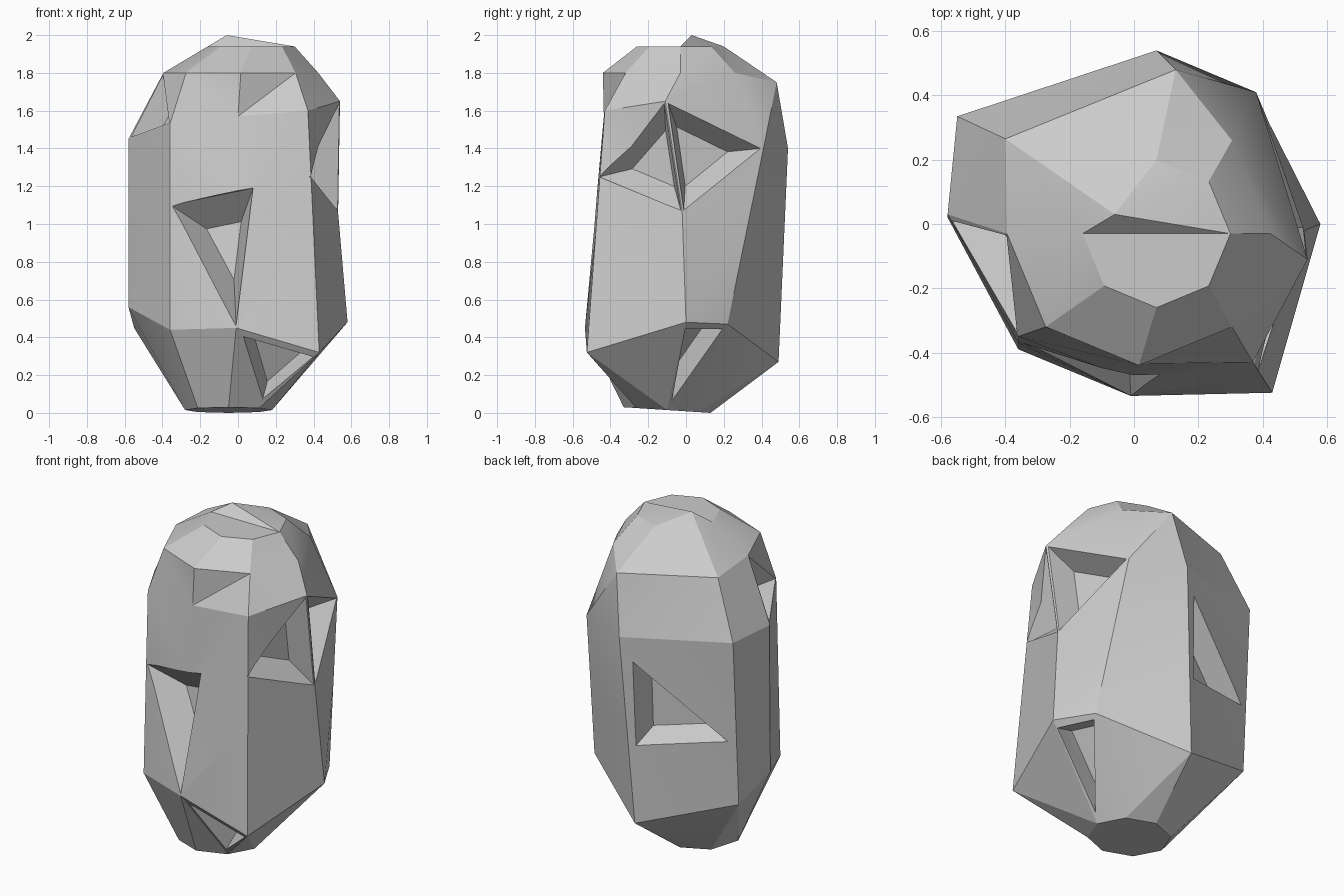
import bpy, bmesh, math
from mathutils import Vector as V

if "Cube" in bpy.data.objects:
    bpy.data.objects.remove(bpy.data.objects["Cube"])


def ring(cx, cy, r, z, tilt=0.0):
    """Eight points, starting at +x and turning towards +y."""
    pts = []
    for k in range(8):
        a = k * math.pi / 4
        pts.append(V((cx + r * math.cos(a), cy + r * math.sin(a), z - tilt * math.sin(a))))
    return pts


def make_object(name, bm):
    bmesh.ops.recalc_face_normals(bm, faces=bm.faces)
    me = bpy.data.meshes.new(name)
    bm.to_mesh(me)
    bm.free()
    ob = bpy.data.objects.new(name, me)
    bpy.context.collection.objects.link(ob)
    return ob


# Rings of the stone from bottom to top
base = ring(-0.05, -0.10, 0.23, 0.015, 0.015)
belly = [V(p) for p in [(.58, 0, .48), (.46, .22, .47), (0, .49, .27), (-.55, .28, .45),
                        (-.58, .02, .56), (-.36, -.39, .44), (-.01, -.535, .45), (.43, -.525, .32)]]
shoulder = [V(p) for p in [(.54, -.11, 1.65), (.38, .41, 1.4), (.07, .54, 1.4), (-.55, .335, 1.45),
                           (-.58, .03, 1.45), (-.36, -.35, 1.53), (0, -.435, 1.57), (.37, -.43, 1.6)]]
waist = [a.lerp(b, 0.5) for a, b in zip(belly, shoulder)]
waist[0] = V((.53, -.02, 1.06))
crown = ring(0.015, -0.03, 0.41, 1.80)
crown[2] = V((.13, .48, 1.75))
crown[3] = V((-.40, .265, 1.78))
top = ring(0.07, -0.03, 0.23, 1.94)
top[3] = V((-.06, .03, 2.0))

# Stone body: loft the rings, close both ends
bm = bmesh.new()
rings = [[bm.verts.new(p) for p in r] for r in (base, belly, waist, shoulder, crown, top)]
for lo, hi in zip(rings, rings[1:]):
    for k in range(8):
        n = (k + 1) % 8
        bm.faces.new((lo[k], lo[n], hi[n], hi[k]))
bm.faces.new(rings[0][::-1])
t = rings[-1]
for idx in ((4, 5, 6, 7, 0), (3, 4, 0), (3, 0, 1), (3, 1, 2)):
    bm.faces.new([t[i] for i in idx])
bmesh.ops.triangulate(bm, faces=bm.faces)
body = make_object("stone_body", bm)


def pocket(name, rim, scale, depth):
    """Tapered three-sided cutter: straight outside the rim, narrowing inwards."""
    rim = [V(p) for p in rim]
    c = sum(rim, V()) / 3
    n = (rim[1] - rim[0]).cross(rim[2] - rim[0]).normalized()
    if n.dot(c - V((0, 0, 1))) < 0:
        n = -n
    bm = bmesh.new()
    layers = []
    for s, d in ((1, 0.08), (1, 0), (scale, -depth)):
        layers.append([bm.verts.new(c + (p - c) * s + n * d) for p in rim])
    for lo, hi in zip(layers, layers[1:]):
        for k in range(3):
            m = (k + 1) % 3
            bm.faces.new((lo[k], lo[m], hi[m], hi[k]))
    bm.faces.new(layers[0])
    bm.faces.new(layers[-1])
    bmesh.ops.triangulate(bm, faces=bm.faces)
    cutter = make_object(name, bm)
    cutter.hide_render = True
    mod = body.modifiers.new(name, 'BOOLEAN')
    mod.operation = 'DIFFERENCE'
    mod.solver = 'EXACT'
    mod.object = cutter
    return cutter


# Triangular pockets
cutters = [
    pocket("front_pocket", [(-.355, -.375, 1.1), (.08, -.465, 1.19), (-.01, -.53, .46)], .42, .17),
    pocket("right_front_pocket", [(.537, -.115, 1.64), (.375, -.455, 1.25), (.53, -.027, 1.07)], .52, .13),
    pocket("right_back_pocket", [(.537, -.095, 1.64), (.53, -.012, 1.07), (.385, .395, 1.4)], .55, .13),
    pocket("back_pocket", [(0, .515, 1.26), (-.01, .505, .74), (-.52, .325, .83)], .6, .13),
    pocket("left_top_pocket", [(-.395, -.035, 1.79), (-.575, .01, 1.46), (-.365, -.34, 1.535)], .6, .12),
    pocket("low_front_pocket", [(.03, -.50, .41), (.40, -.49, .305), (.13, -.305, .07)], .82, .12),
    pocket("low_right_pocket", [(.545, -.005, .445), (.45, .195, .445), (.215, -.075, .06)], .7, .12),
]

# Apply the cuts and drop the cutters
dg = bpy.context.evaluated_depsgraph_get()
mesh = bpy.data.meshes.new_from_object(body.evaluated_get(dg))
body.modifiers.clear()
body.data = mesh
for c in cutters:
    bpy.data.objects.remove(c, do_unlink=True)

bpy.ops.object.select_all(action='DESELECT')
body.select_set(True)
bpy.context.view_layer.objects.active = body
bpy.ops.object.shade_smooth_by_angle(angle=math.radians(20))
